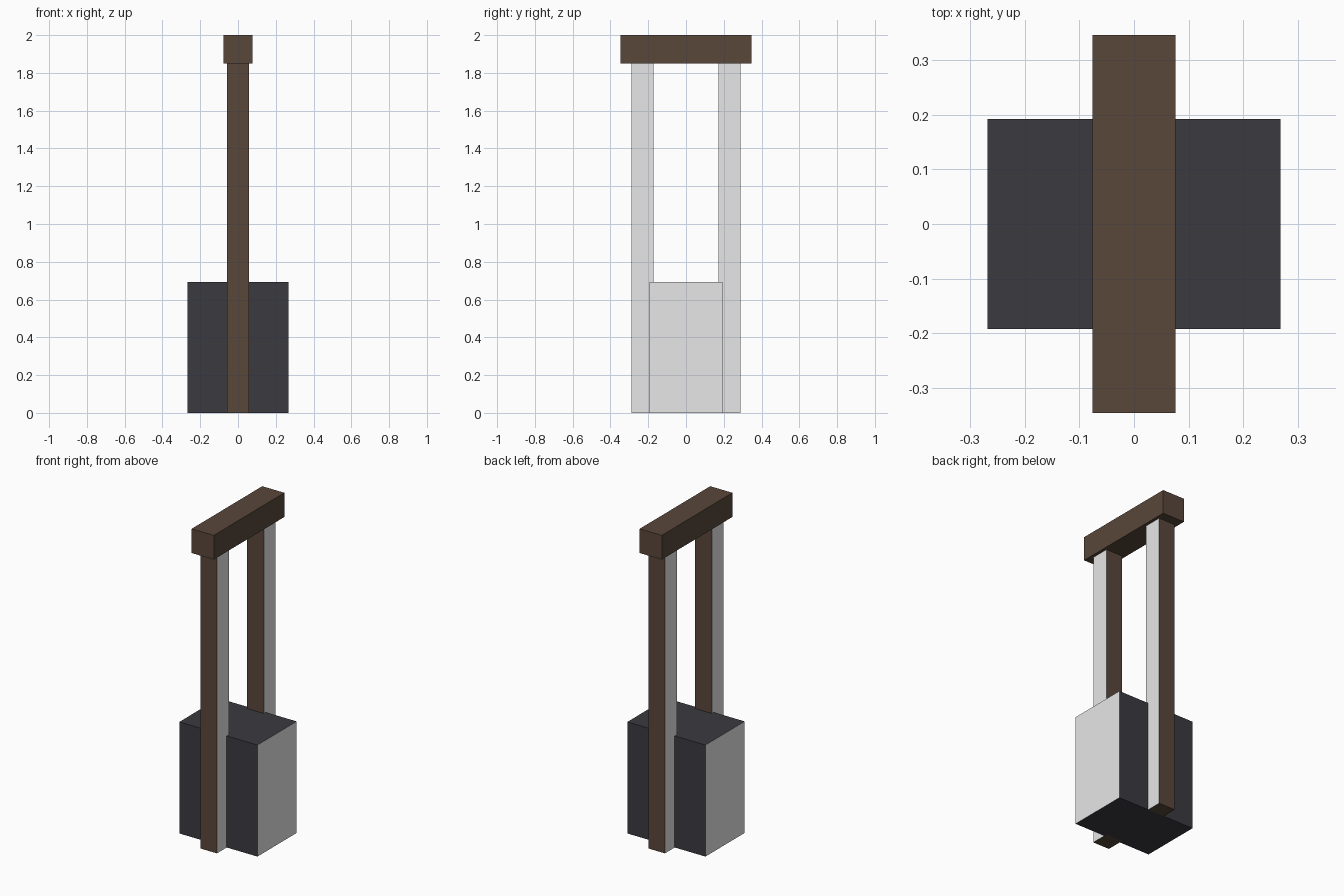
import bpy
import bmesh
from mathutils import Vector

cube = bpy.data.objects.get("Cube")
if cube:
    bpy.data.objects.remove(cube)


def make_material(name, rgb):
    mat = bpy.data.materials.new(name)
    mat.use_nodes = True
    color = (*rgb, 1.0)
    mat.diffuse_color = color
    mat.node_tree.nodes["Principled BSDF"].inputs["Base Color"].default_value = color
    return mat


wood = make_material("brown wood", (0.1, 0.063, 0.043))
iron = make_material("dark iron", (0.044, 0.042, 0.051))
pale = make_material("pale grey", (0.8, 0.8, 0.8))


def make_box(name, low, high, materials):
    """Box between two corners; its left and right faces take the last material."""
    low, high = Vector(low), Vector(high)
    bm = bmesh.new()
    bmesh.ops.create_cube(bm, size=1)
    for v in bm.verts:
        v.co = (low + high) / 2 + v.co * (high - low)
    bm.normal_update()
    for f in bm.faces:
        f.material_index = len(materials) - 1 if abs(f.normal.x) > 0.5 else 0
    mesh = bpy.data.meshes.new(name)
    bm.to_mesh(mesh)
    bm.free()
    for mat in materials:
        mesh.materials.append(mat)
    obj = bpy.data.objects.new(name, mesh)
    bpy.context.collection.objects.link(obj)
    return obj


# Heavy block: dark iron with pale sides
make_box("hammer_block", (-0.268, -0.192, 0), (0.268, 0.192, 0.692), [iron, pale])

# Pair of upright posts: wood front and back, pale sides
for name, y in (("front_post", -0.23), ("back_post", 0.23)):
    make_box(name, (-0.057, y - 0.058, 0), (0.057, y + 0.058, 1.85), [wood, pale])

# Handle bar across the top
make_box("handle_bar", (-0.076, -0.346, 1.85), (0.076, 0.346, 2), [wood])
